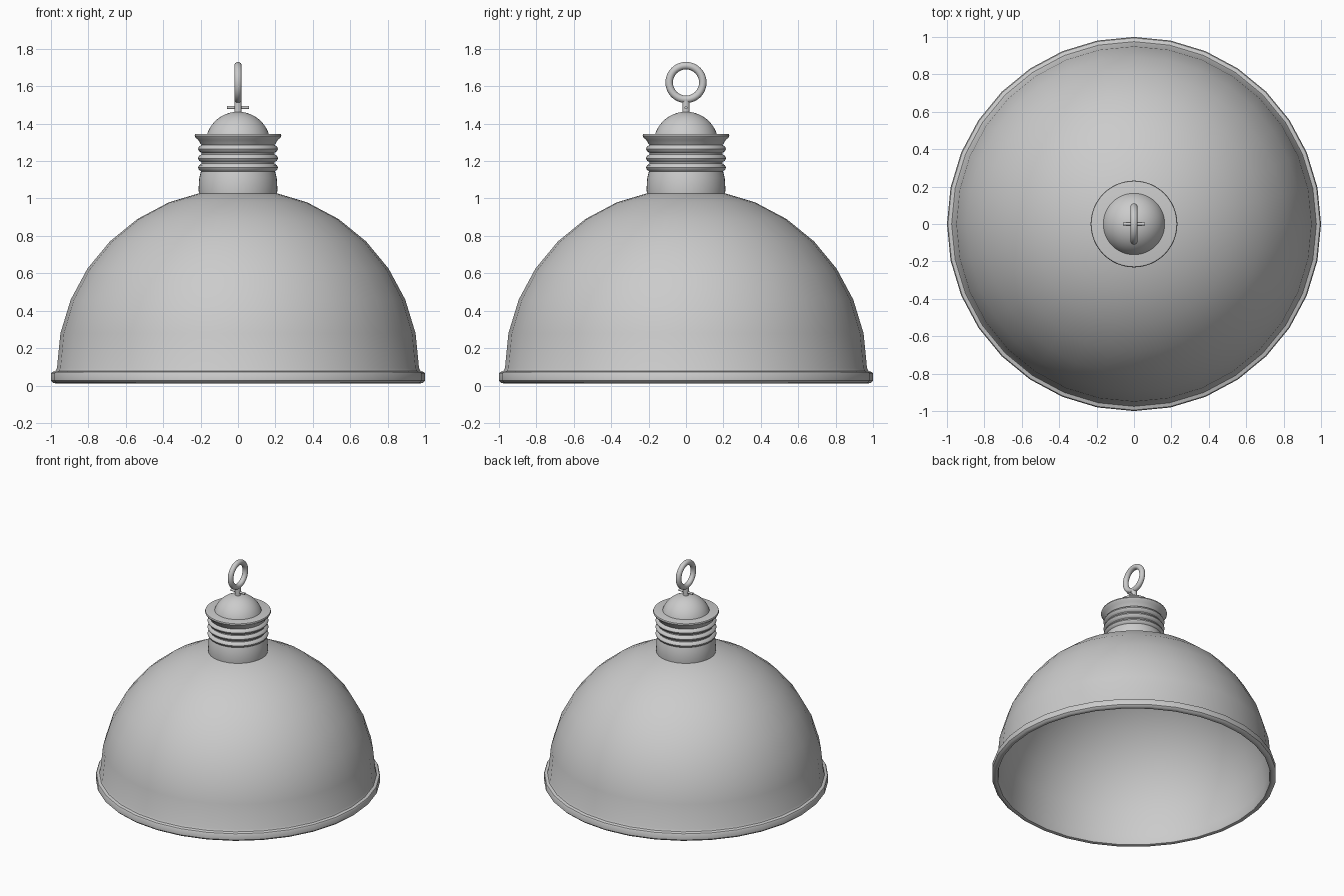
import bpy, bmesh, math

if "Cube" in bpy.data.objects:
    bpy.data.objects.remove(bpy.data.objects["Cube"])

def smooth(ob, angle=40):
    bpy.ops.object.select_all(action='DESELECT')
    ob.select_set(True)
    bpy.context.view_layer.objects.active = ob
    bpy.ops.object.shade_smooth_by_angle(angle=math.radians(angle))

def lathe(name, profile, sides):
    """Revolve an (r, z) profile around z; r = 0 ends are welded shut."""
    bm = bmesh.new()
    vs = [bm.verts.new((r, 0, z)) for r, z in profile]
    es = [bm.edges.new(p) for p in zip(vs, vs[1:])]
    bmesh.ops.spin(bm, geom=vs + es, cent=(0, 0, 0), axis=(0, 0, 1),
                   angle=2 * math.pi, steps=sides, use_merge=False)
    bmesh.ops.remove_doubles(bm, verts=bm.verts, dist=1e-4)
    bmesh.ops.recalc_face_normals(bm, faces=bm.faces)
    me = bpy.data.meshes.new(name)
    bm.to_mesh(me)
    bm.free()
    ob = bpy.data.objects.new(name, me)
    bpy.context.collection.objects.link(ob)
    smooth(ob)
    return ob

def arc(radius, height, base, steps=8):
    """Quarter arc from the pole down to the equator."""
    return [(radius * math.sin(i * math.pi / 2 / steps),
             base + height * math.cos(i * math.pi / 2 / steps))
            for i in range(steps + 1)]

# Dome shade: outer skin, rolled rim, inner skin
outer = arc(0.968, 0.96, 0.092)
inner = arc(0.955, 0.948, 0.092)
rim = [(0.975, 0.078), (0.995, 0.072), (1.0, 0.064), (1.0, 0.026),
       (0.988, 0.014), (0.97, 0.01), (0.96, 0.014), (0.955, 0.03)]
lathe("dome_shade", outer + rim + inner[::-1], 32)

# Ribbed neck with flared collar
neck = [(0, 1.02), (0.208, 1.02), (0.211, 1.05), (0.207, 1.11), (0.198, 1.145)]
for z in (1.165, 1.215, 1.265):
    neck += [(0.195, z - 0.021), (0.208, z - 0.013), (0.214, z),
             (0.208, z + 0.013), (0.195, z + 0.021)]
neck += [(0.202, 1.295), (0.212, 1.312), (0.227, 1.325), (0.232, 1.335),
         (0.229, 1.344), (0.222, 1.346), (0, 1.346)]
lathe("ribbed_neck", neck, 48)

# Rounded cap
lathe("cap", arc(0.174, 0.174, 1.29, 12), 48)

# Hanging stem, cross pin and ring
bpy.ops.mesh.primitive_cylinder_add(vertices=24, radius=0.02, depth=0.08,
                                    location=(0, 0, 1.485))
stem = bpy.context.object
stem.name = "stem"
smooth(stem)

bpy.ops.mesh.primitive_cylinder_add(vertices=16, radius=0.008, depth=0.12,
                                    location=(0, 0, 1.486),
                                    rotation=(0, math.pi / 2, 0))
pin = bpy.context.object
pin.name = "cross_pin"
smooth(pin)

bpy.ops.mesh.primitive_torus_add(major_radius=0.09, minor_radius=0.02,
                                 major_segments=48, minor_segments=16,
                                 location=(0, 0, 1.62),
                                 rotation=(0, math.pi / 2, 0))
ring = bpy.context.object
ring.name = "hanging_ring"
smooth(ring)
